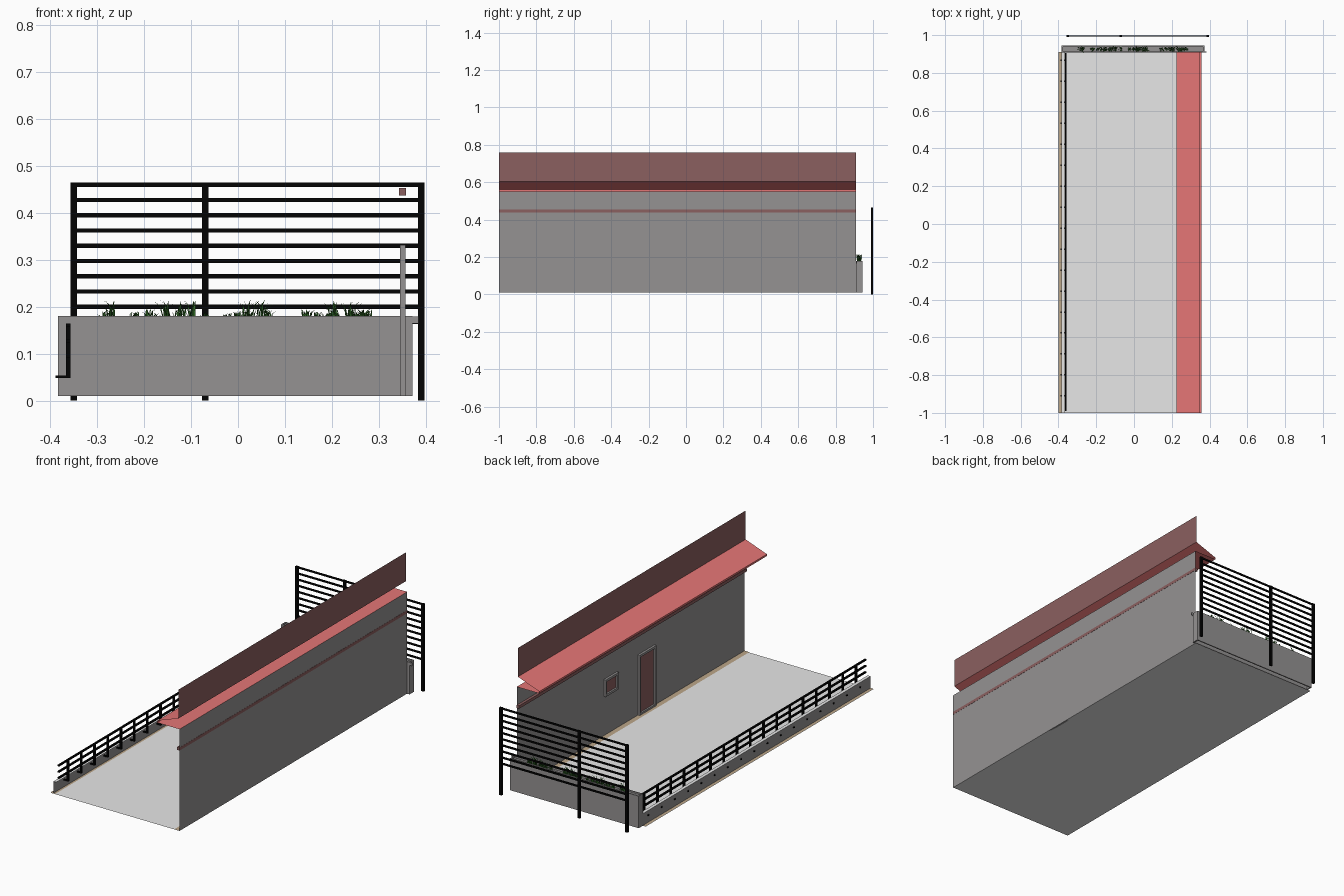
import bpy, bmesh, math, random

if "Cube" in bpy.data.objects:
    bpy.data.objects.remove(bpy.data.objects["Cube"])
random.seed(4)

def mat(name, r, g, b):
    m = bpy.data.materials.new(name)
    m.diffuse_color = (r, g, b, 1)
    m.use_nodes = True
    m.node_tree.nodes["Principled BSDF"].inputs["Base Color"].default_value = m.diffuse_color
    return m

GREY = mat("concrete grey", 0.30, 0.29, 0.29)
PALE = mat("floor grey", 0.8, 0.8, 0.8)
RED = mat("roof red", 0.78, 0.18, 0.18)
BROWN = mat("faded red", 0.26, 0.115, 0.115)
TAN = mat("tan trim", 0.5, 0.38, 0.25)
BLACK = mat("black metal", 0.001, 0.001, 0.001)
GREEN = mat("grass green", 0.03, 0.14, 0.02)

def finish(bm, name, material):
    me = bpy.data.meshes.new(name)
    bm.to_mesh(me)
    bm.free()
    me.materials.append(material)
    ob = bpy.data.objects.new(name, me)
    bpy.context.collection.objects.link(ob)
    return ob

def boxes(name, material, spans):
    """One object made of boxes given as (x0, x1, y0, y1, z0, z1)."""
    bm = bmesh.new()
    for x0, x1, y0, y1, z0, z1 in spans:
        vs = bmesh.ops.create_cube(bm, size=1)["verts"]
        for v in vs:
            v.co = (x0 + (v.co.x + .5) * (x1 - x0),
                    y0 + (v.co.y + .5) * (y1 - y0),
                    z0 + (v.co.z + .5) * (z1 - z0))
    return finish(bm, name, material)

def sheet(name, material, profile, y0=-1.0, y1=0.91):
    """Thin sheet: an open xz profile swept along y."""
    bm = bmesh.new()
    a = [bm.verts.new((x, y0, z)) for x, z in profile]
    b = [bm.verts.new((x, y1, z)) for x, z in profile]
    for i in range(len(profile) - 1):
        bm.faces.new((a[i], a[i + 1], b[i + 1], b[i]))
    return finish(bm, name, material)

WX = 0.357   # wall plane

# Floor, main wall and low wall with its pale cap
sheet("floor", PALE, [(-0.4, 0.01), (WX, 0.01)])
sheet("main_wall", GREY, [(WX, 0.01), (WX, 0.55)])
sheet("low_wall", GREY, [(-0.384, 0.01), (-0.384, 0.075)])
sheet("low_wall_cap", PALE, [(-0.384, 0.075), (-0.367, 0.075)])
sheet("wall_base_strip", TAN, [(0.328, 0.0125), (WX - .001, 0.0125)])
sheet("edge_strip", TAN, [(-0.4, 0.0125), (-0.372, 0.0125)])

# Roof eave (open at the outer side) and upright panel above it
sheet("eave", RED, [(WX, 0.55), (0.225, 0.55), (0.225, 0.56), (0.35, 0.605)])
sheet("upper_panel", BROWN, [(0.35, 0.605), (0.35, 0.758)])
boxes("wall_band", BROWN, [(0.343, 0.3578, -1, 0.91, 0.437, 0.453)])

# Door and window with frames
def framed(name, y0, y1, z0, z1, t=0.012):
    f = (0.345, 0.3568)
    boxes(name + "_frame", GREY, [
        (*f, y0, y0 + t, z0, z1), (*f, y1 - t, y1, z0, z1),
        (*f, y0 + t, y1 - t, z1 - t, z1), (*f, y0 + t, y1 - t, z0, z0 + t)])
    boxes(name + "_leaf", BROWN, [(0.354, 0.3565, y0 + t, y1 - t, z0 + t, z1 - t)])

framed("door", -0.245, -0.105, 0.01, 0.332)
framed("window", 0.07, 0.18, 0.22, 0.31)

# Side railing: upright posts, arms through the low wall, long rails
posts = []
for i in range(17):
    y = -0.91 + i * 0.111
    posts.append((-0.366, -0.357, y - .005, y + .005, 0.048, 0.165))
    posts.append((-0.389, -0.357, y - .004, y + .004, 0.048, 0.054))
boxes("railing_posts", BLACK, posts)
boxes("railing_rails", BLACK, [(-0.366, -0.357, -0.99, 0.905, z - .004, z + .004)
                               for z in (0.095, 0.128, 0.161)])

# Planter at the back
boxes("planter", GREY, [
    (-0.383, 0.372, 0.908, 0.914, 0.01, 0.18), (-0.383, 0.372, 0.938, 0.944, 0.01, 0.18),
    (-0.383, -0.377, 0.914, 0.938, 0.01, 0.18), (0.366, 0.372, 0.914, 0.938, 0.01, 0.18),
    (0.372, 0.385, 0.908, 0.914, 0.165, 0.179)])
boxes("planter_bed", GREY, [(-0.377, 0.366, 0.914, 0.938, 0.165, 0.172)])

# Grass tufts: bent blades fanning out from clump centres
bm = bmesh.new()
clumps = [(random.uniform(-0.33, 0.32), random.uniform(0.018, 0.027)) for _ in range(24)]
clumps += [(c, 0.046) for c in (-0.27, -0.15, -0.12, -0.1, 0.02, 0.05, 0.2, 0.235)]
for cx, top in clumps:
    for i in range(13):
        x, y = cx + random.uniform(-.008, .008), random.uniform(0.918, 0.934)
        h = top * random.uniform(0.5, 1)
        a = random.uniform(0, 2 * math.pi)
        dx, dy = math.cos(a), math.sin(a) * 0.7
        w, r = 0.0022, h * random.uniform(0.2, 0.8)
        p = [bm.verts.new(c) for c in (
            (x - dy * w, y + dx * w, 0.171), (x + dy * w, y - dx * w, 0.171),
            (x + dx * r * .4 + dy * w, y + dy * r * .4 - dx * w, 0.171 + h * .75),
            (x + dx * r * .4 - dy * w, y + dy * r * .4 + dx * w, 0.171 + h * .75),
            (x + dx * r, y + dy * r, 0.171 + h))]
        bm.faces.new(p[:4])
        bm.faces.new((p[3], p[2], p[4]))
finish(bm, "grass", GREEN)

# Slatted fence behind the planter
boxes("fence_posts", BLACK, [(x - .007, x + .007, 0.99, 1.0, 0, 0.465)
                             for x in (-0.35, -0.07, 0.39)])
boxes("fence_slats", BLACK, [(-0.35, 0.39, 0.992, 0.998, z - .0045, z + .0045)
                             for z in [0.46 - 0.0325 * i for i in range(10)]])
